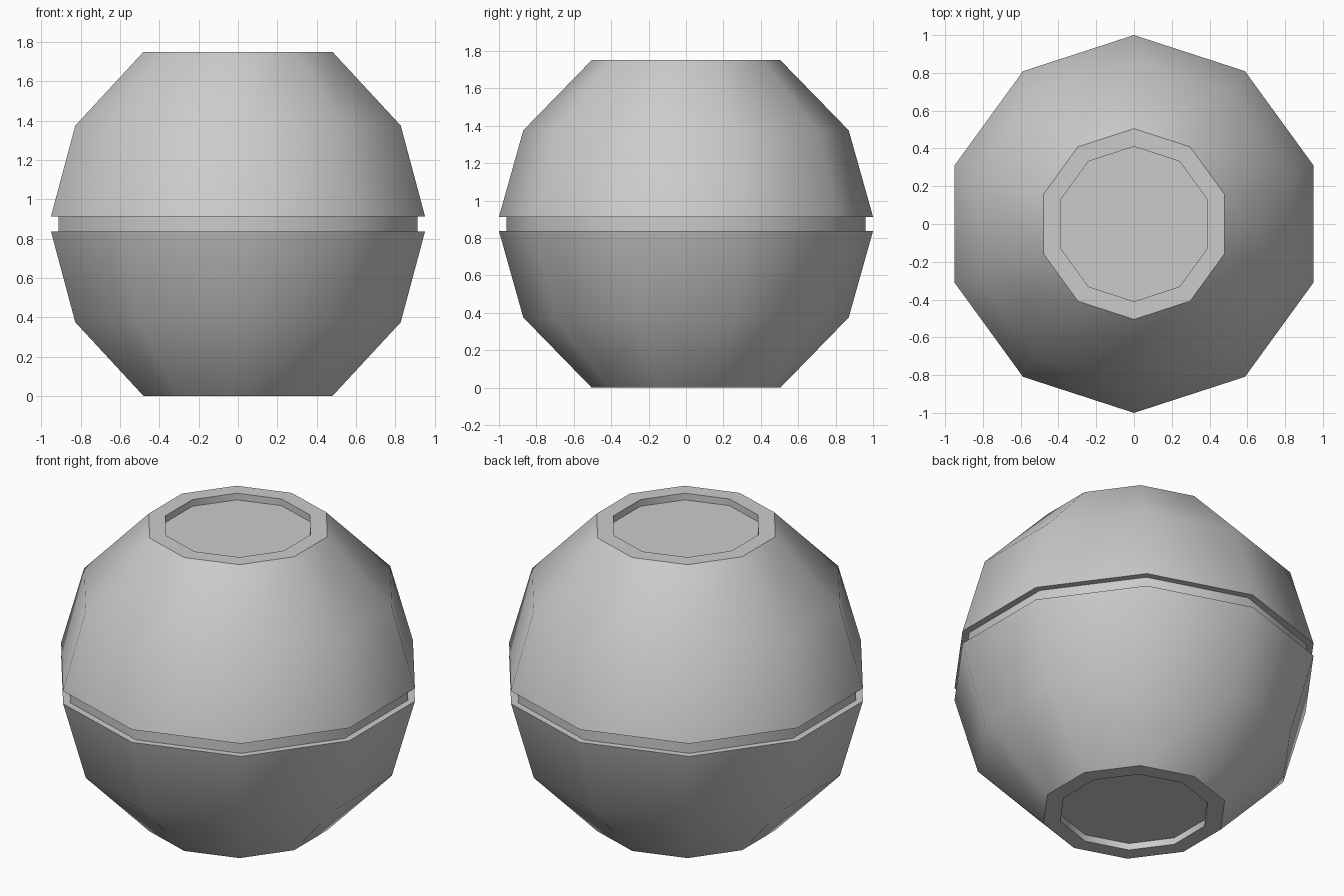
import bpy, bmesh
from math import sin, cos, pi, radians

if "Cube" in bpy.data.objects:
    bpy.data.objects.remove(bpy.data.objects["Cube"])

SIDES = 10

# Half profile (radius, z): recessed base, lower shell, up to the groove centre
half = [(0.41, 0.04), (0.41, 0.0), (0.505, 0.0), (0.87, 0.375), (1.0, 0.837), (0.96, 0.837)]
# Mirror the half about the mid height for the upper shell
profile = half + [(r, 1.75 - z) for r, z in reversed(half)]

# Spin the profile into a ten-sided ball with capped recess floors
bm = bmesh.new()
rings = [[bm.verts.new((r * cos(pi / 2 + 2 * pi * i / SIDES),
                        r * sin(pi / 2 + 2 * pi * i / SIDES), z))
          for i in range(SIDES)] for r, z in profile]
for a, b in zip(rings, rings[1:]):
    for i in range(SIDES):
        j = (i + 1) % SIDES
        bm.faces.new((a[i], a[j], b[j], b[i]))
bm.faces.new(rings[0][::-1])
bm.faces.new(rings[-1])
bmesh.ops.recalc_face_normals(bm, faces=bm.faces)

mesh = bpy.data.meshes.new("grooved_ball")
bm.to_mesh(mesh)
bm.free()
ball = bpy.data.objects.new("grooved_ball", mesh)
bpy.context.collection.objects.link(ball)

# Smooth shell facets, keep the rims and groove sharp
bpy.context.view_layer.objects.active = ball
ball.select_set(True)
bpy.ops.object.shade_smooth_by_angle(angle=radians(40))
